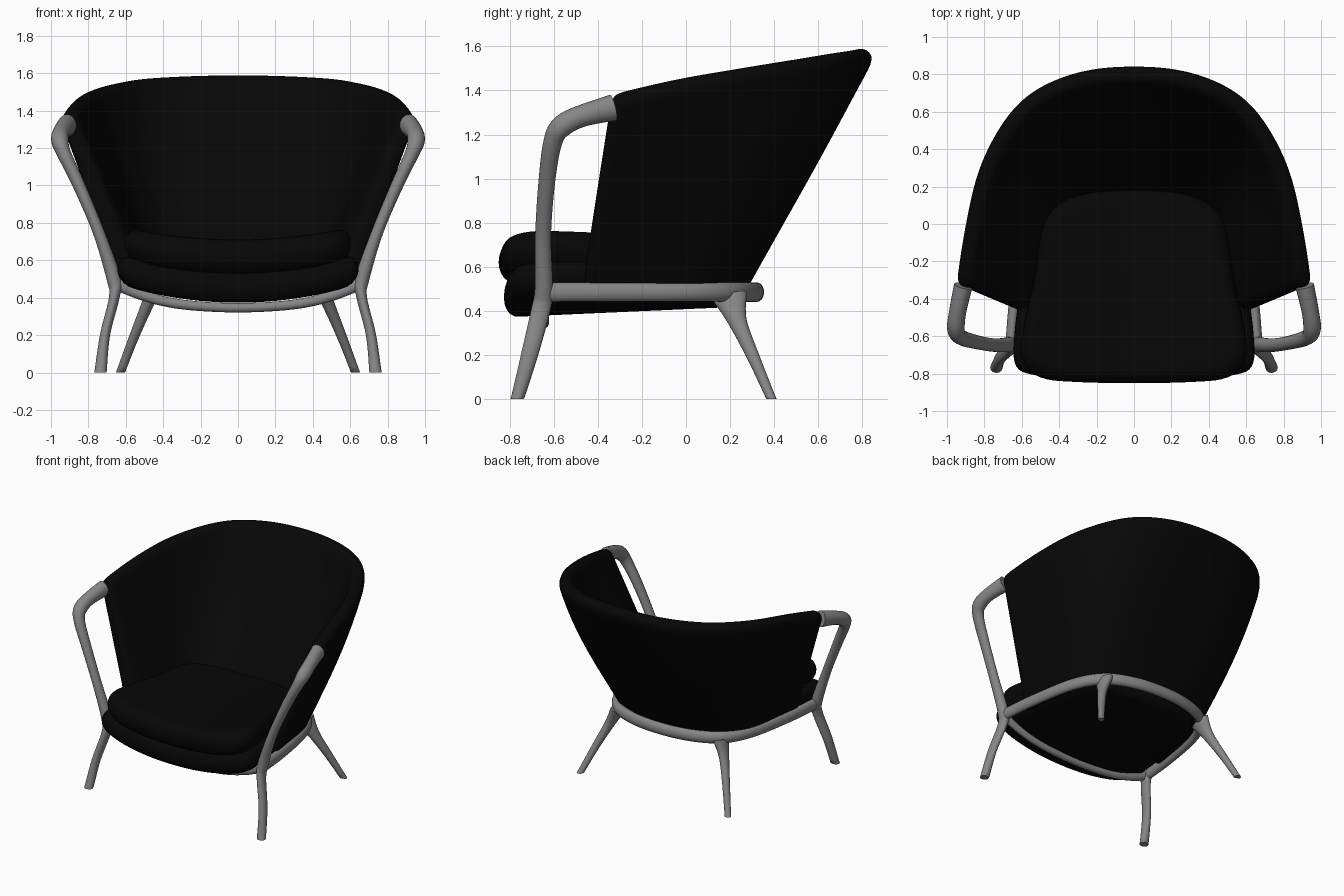
import bpy, bmesh, math
from mathutils import Vector

if "Cube" in bpy.data.objects:
    bpy.data.objects.remove(bpy.data.objects["Cube"])

black = bpy.data.materials.new("black_upholstery")
black.diffuse_color = (0.002, 0.002, 0.002, 1)
black.use_nodes = True
black.node_tree.nodes["Principled BSDF"].inputs["Base Color"].default_value = black.diffuse_color
grey = bpy.data.materials.new("grey_frame")
grey.diffuse_color = (0.24, 0.24, 0.24, 1)
grey.use_nodes = True
grey.node_tree.nodes["Principled BSDF"].inputs["Base Color"].default_value = grey.diffuse_color


def spline(pts, n, closed=False):
    """Catmull-Rom through points of any dimension, n samples per span."""
    m, out = len(pts), []
    get = (lambda i: pts[i % m]) if closed else (lambda i: pts[max(0, min(m - 1, i))])
    for i in range(m if closed else m - 1):
        p = [get(i + k) for k in (-1, 0, 1, 2)]
        for j in range(n):
            t = j / n
            out.append([0.5 * (2 * b + (c - a) * t + (2 * a - 5 * b + 4 * c - d) * t * t
                               + (3 * b - a - 3 * c + d) * t ** 3) for a, b, c, d in zip(*p)])
    if not closed:
        out.append(list(pts[-1]))
    return out


def both_sides(half):
    """Right half ending on the centre line -> full path right to left."""
    return half + [(-p[0],) + tuple(p[1:]) for p in half[-2::-1]]


def make(name, rings, mat, wrap=True, caps=True):
    """Skin a list of equal-length rings into a smooth object."""
    bm = bmesh.new()
    rows = [[bm.verts.new(p) for p in r] for r in rings]
    n = len(rows[0])
    for a, b in zip(rows, rows[1:]):
        for i in range(n if wrap else n - 1):
            j = (i + 1) % n
            bm.faces.new((a[i], a[j], b[j], b[i]))
    if caps:
        bm.faces.new(rows[0][::-1])
        bm.faces.new(rows[-1])
        bmesh.ops.recalc_face_normals(bm, faces=bm.faces)
    for f in bm.faces:
        f.smooth = len(f.verts) == 4
    me = bpy.data.meshes.new(name)
    bm.to_mesh(me)
    bm.free()
    ob = bpy.data.objects.new(name, me)
    bpy.context.collection.objects.link(ob)
    me.materials.append(mat)
    return ob


def sweep(name, pts, ref, mirror=False, n=6, sides=20):
    """Elliptical tube; points are x, y, z, radius along ref, other radius."""
    path, ref, rings = spline(pts, n), Vector(ref), []
    for i, p in enumerate(path):
        t = (Vector(path[min(i + 1, len(path) - 1)][:3]) - Vector(path[max(i - 1, 0)][:3])).normalized()
        s = (ref - t * ref.dot(t)).normalized()
        q = t.cross(s)
        ring = []
        for k in range(sides):
            a = 2 * math.pi * k / sides
            v = Vector(p[:3]) + s * p[3] * math.cos(a) + q * p[4] * math.sin(a)
            v.z = max(v.z, 0)
            ring.append(v)
        rings.append(ring)
    ob = make(name, rings, grey)
    if mirror:
        ob.modifiers.new("mirror", 'MIRROR')
    return ob


def cushion(name, half, zc, h, sag, tilt):
    """Rounded pad from a half outline (front centre to back centre), saddle-shaped."""
    outline = spline(half + [(-x, y) for x, y in half[-2:0:-1]], 5, closed=True)
    prof = [(s, -1) for s in (0.02, 0.3, 0.6, 0.8)]
    prof += [(0.88 + 0.12 * math.cos(a), math.sin(a))
             for a in (math.radians(d) for d in range(-90, 91, 15))]
    prof += [(s, 1) for s in (0.8, 0.6, 0.3, 0.02)]
    rings = []
    for s, w in prof:
        ring = []
        for x, y in outline:
            x, y = x * s, -0.3 + (y + 0.3) * s
            drop = sag * max(0, 1 - (x / 0.62) ** 2)
            ring.append((x, y, zc + h * w - drop + tilt * (y + 0.75)))
        rings.append(ring)
    return make(name, rings, black)


# Wraparound shell: loft from base curve to rim curve, padded thicker low down
rim = [(0.965, -0.325, 1.36), (0.915, 0, 1.437), (0.822, 0.35, 1.5),
       (0.622, 0.665, 1.545), (0.335, 0.822, 1.56), (0, 0.865, 1.563)]
base = [(0.62, -0.47, 0.45), (0.6, -0.3, 0.45), (0.545, 0, 0.45),
        (0.41, 0.17, 0.45), (0.22, 0.235, 0.45), (0, 0.25, 0.45)]
top, bot = spline(both_sides(rim), 3), spline(both_sides(base), 3)
rows, weights = [], []
for k in range(13):
    v, row = k / 12, []
    for i, (t, b) in enumerate(zip(top, bot)):
        bulge = 1 + 0.07 * math.sin(math.pi * v) * abs(t[0]) * max(t[1], 0) * 2
        row.append(((b[0] + (t[0] - b[0]) * v) * bulge, (b[1] + (t[1] - b[1]) * v) * bulge,
                    b[2] + (t[2] - b[2]) * v))
        weights.append(0.5 + 0.4 * (1 - v) * math.sin(math.pi * i / (len(top) - 1)) ** 0.5)
    rows.append(row)
shell = make("back_shell", rows, black, wrap=False, caps=False)
group = shell.vertex_groups.new(name="padding")
for i, w in enumerate(weights):
    group.add([i], w, 'REPLACE')
sol = shell.modifiers.new("thickness", 'SOLIDIFY')
sol.thickness, sol.offset, sol.vertex_group = 0.2, -1, "padding"
sub = shell.modifiers.new("rounding", 'SUBSURF')
sub.levels = sub.render_levels = 2

# Seat cushions
cushion("lower_seat_cushion",
        [(0, -0.825), (0.3, -0.825), (0.52, -0.81), (0.63, -0.76), (0.64, -0.6), (0.6, -0.3),
         (0.54, 0), (0.41, 0.17), (0.22, 0.24), (0, 0.255)], 0.546, 0.082, 0.09, 0.045)
cushion("upper_seat_cushion",
        [(0, -0.85), (0.3, -0.845), (0.5, -0.82), (0.6, -0.72), (0.59, -0.55), (0.535, -0.3),
         (0.485, 0), (0.4, 0.11), (0.25, 0.17), (0, 0.19)], 0.69, 0.09, 0.07, 0)

# Front legs sweeping up and back into the arms
sweep("front_legs_and_arms",
      [(0.736, -0.768, -0.01, 0.033, 0.029), (0.711, -0.71, 0.2, 0.027, 0.038),
       (0.662, -0.66, 0.4, 0.028, 0.043), (0.664, -0.645, 0.5, 0.038, 0.041),
       (0.745, -0.648, 0.75, 0.031, 0.036), (0.85, -0.63, 1.0, 0.033, 0.038),
       (0.93, -0.603, 1.17, 0.038, 0.043), (0.952, -0.56, 1.24, 0.047, 0.05),
       (0.943, -0.47, 1.285, 0.046, 0.05), (0.913, -0.33, 1.322, 0.05, 0.06)],
      (1, 0, 0), mirror=True)

# Splayed back legs, flared where they join the rail
sweep("back_legs",
      [(0.632, 0.392, -0.01, 0.023, 0.021), (0.56, 0.31, 0.18, 0.026, 0.028),
       (0.49, 0.235, 0.35, 0.032, 0.042), (0.44, 0.2, 0.465, 0.04, 0.08)],
      (1, 0, 0), mirror=True)

# Side and back rail, one continuous U
sweep("seat_rail", both_sides(
      [(0.66, -0.645, 0.485, 0.044, 0.028), (0.63, -0.35, 0.485, 0.043, 0.03),
       (0.56, 0, 0.485, 0.043, 0.032), (0.44, 0.2, 0.485, 0.044, 0.035),
       (0.24, 0.295, 0.485, 0.044, 0.032), (0, 0.322, 0.485, 0.044, 0.032)]), (0, 0, 1))

# Dipping front rail
sweep("front_rail", both_sides(
      [(0.66, -0.645, 0.48, 0.025, 0.035), (0.5, -0.645, 0.41, 0.024, 0.028),
       (0.3, -0.645, 0.364, 0.024, 0.026), (0, -0.645, 0.346, 0.024, 0.025)]), (0, 1, 0))
